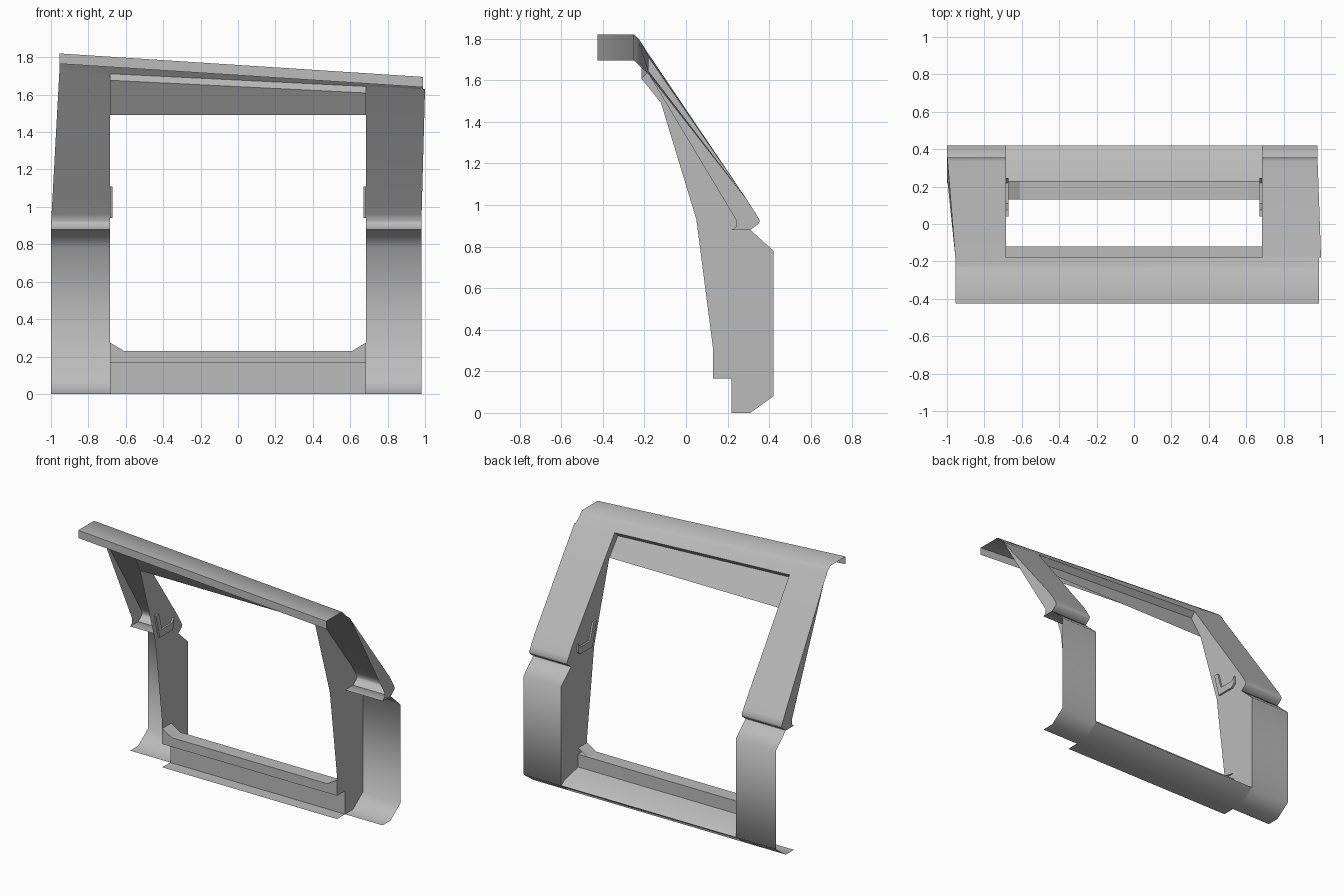
import bpy, bmesh
from math import radians

cube = bpy.data.objects.get("Cube")
if cube:
    bpy.data.objects.remove(cube)

grey = bpy.data.materials.new("plain_grey")
grey.use_nodes = True
colour = (0.5, 0.5, 0.5, 1)
grey.diffuse_color = colour
grey.node_tree.nodes["Principled BSDF"].inputs["Base Color"].default_value = colour

INNER = 0.685   # half width of the opening


def finish(name, bm, angle=60):
    mesh = bpy.data.meshes.new(name)
    bm.to_mesh(mesh)
    bm.free()
    obj = bpy.data.objects.new(name, mesh)
    bpy.context.collection.objects.link(obj)
    mesh.materials.append(grey)
    bpy.ops.object.select_all(action='DESELECT')
    obj.select_set(True)
    bpy.context.view_layer.objects.active = obj
    bpy.ops.object.shade_smooth_by_angle(angle=radians(angle))
    return obj


def loft(name, rows, angle=60):
    """Sheet joining successive rows of points."""
    bm = bmesh.new()
    grid = [[bm.verts.new(p) for p in row] for row in rows]
    for a, b in zip(grid, grid[1:]):
        for i in range(len(a) - 1):
            bm.faces.new((a[i], a[i + 1], b[i + 1], b[i]))
    return finish(name, bm, angle)


def plate(name, points, depth=None):
    """Flat outline, optionally extruded by a depth in x."""
    bm = bmesh.new()
    face = bm.faces.new([bm.verts.new(p) for p in points])
    if depth:
        out = bmesh.ops.extrude_face_region(bm, geom=[face])
        moved = [v for v in out["geom"] if isinstance(v, bmesh.types.BMVert)]
        bmesh.ops.translate(bm, verts=moved, vec=(depth, 0, 0))
        bmesh.ops.recalc_face_normals(bm, faces=bm.faces)
    return finish(name, bm, 20)


def roof_z(x):
    return 1.82 - (x + 0.95) * 0.0645


def edge_z(x):
    return roof_z(x) - 0.095 + (x + 0.95) * 0.015


# Roof rail with a front lip, sloping down towards +x
rows = []
for x in (-0.955, -INNER, INNER, 0.99):
    z = roof_z(x)
    rows.append([(x, -0.425, z - 0.055), (x, -0.425, z), (x, -0.25, z),
                 (x, -0.225, z - 0.025), (x, -0.18, edge_z(x))])
loft("roof_rail", rows)

# Header panel hanging under the roof rail
ends = (-INNER, INNER)
loft("header_panel", [[(x, -0.18, edge_z(x)), (x, -0.215, edge_z(x) - 0.035),
                       (x, -0.12, 1.49)] for x in ends], 30)

# Pillars on both sides
LOWER = [(0.22, 0), (0.31, 0), (0.42, 0.08), (0.42, 0.78), (0.31, 0.88), (0.22, 0.88)]
HOOK = [(0.22, 0.88), (0.31, 0.88), (0.35, 0.91), (0.355, 0.925), (0.335, 0.96), (0.29, 1.03)]
for side, label, low_x, top_x in ((-1, "right", -1.0, -0.955), (1, "left", 0.98, 1.0)):
    inner = side * INNER
    top_z = edge_z(side * 0.97)
    jamb_z = edge_z(inner)

    def outer_x(z):
        t = max(0, (z - 0.9) / (top_z - 0.9))
        return low_x + (top_x - low_x) * t

    # Lower and upper outer skins
    loft(label + "_lower_pillar_skin",
         [[(inner, y, z), (low_x, y, z)] for y, z in LOWER])
    rows = [[(inner, y, z), (outer_x(z), y, z)] for y, z in HOOK]
    rows.append([(inner, -0.18, jamb_z), (top_x, -0.18, top_z)])
    loft(label + "_upper_pillar_skin", rows)

    # Tapered flange folded in along the outer edge
    flange = HOOK + [(-0.18, top_z), (0.24, 0.93), (0.24, 0.895)]
    plate(label + "_pillar_flange", [(outer_x(z), y, z) for y, z in flange])

    # Wall facing the opening
    jamb = LOWER[:5] + HOOK[2:] + [
        (-0.18, jamb_z), (-0.215, jamb_z - 0.035), (-0.12, 1.49), (0.05, 0.93),
        (0.13, 0.31), (0.13, 0.165), (0.22, 0.165)]
    plate(label + "_jamb", [(inner, y, z) for y, z in jamb])

    # Raised bent grip on the wall
    grip = [(0.04, 1.11), (0.075, 1.11), (0.11, 0.99), (0.22, 0.99),
            (0.245, 1.02), (0.245, 0.96), (0.22, 0.94), (0.085, 0.94)]
    plate(label + "_grip", [(inner, y, z) for y, z in grip], -side * 0.013)

    # Corner gusset at the sill
    plate(label + "_gusset", [(inner, 0.13, 0.23), (side * 0.61, 0.13, 0.23),
                              (inner, 0.13, 0.275)])
    loft(label + "_gusset_top", [[(x, y, z) for y in (0.13, 0.23)]
                                 for x, z in ((inner, 0.275), (side * 0.61, 0.23))])

# Stepped sill across the bottom
STEP = [(0.13, 0), (0.22, 0), (0.22, 0.165), (0.13, 0.165), (0.13, 0.23), (0.23, 0.23),
        (0.23, 0.14), (0.38, 0.105), (0.42, 0.08)]
loft("sill_step", [[(x, y, z) for y, z in STEP] for x in ends], 30)
loft("sill_skin", [[(x, y, z) for y, z in LOWER[:3]] for x in ends])
